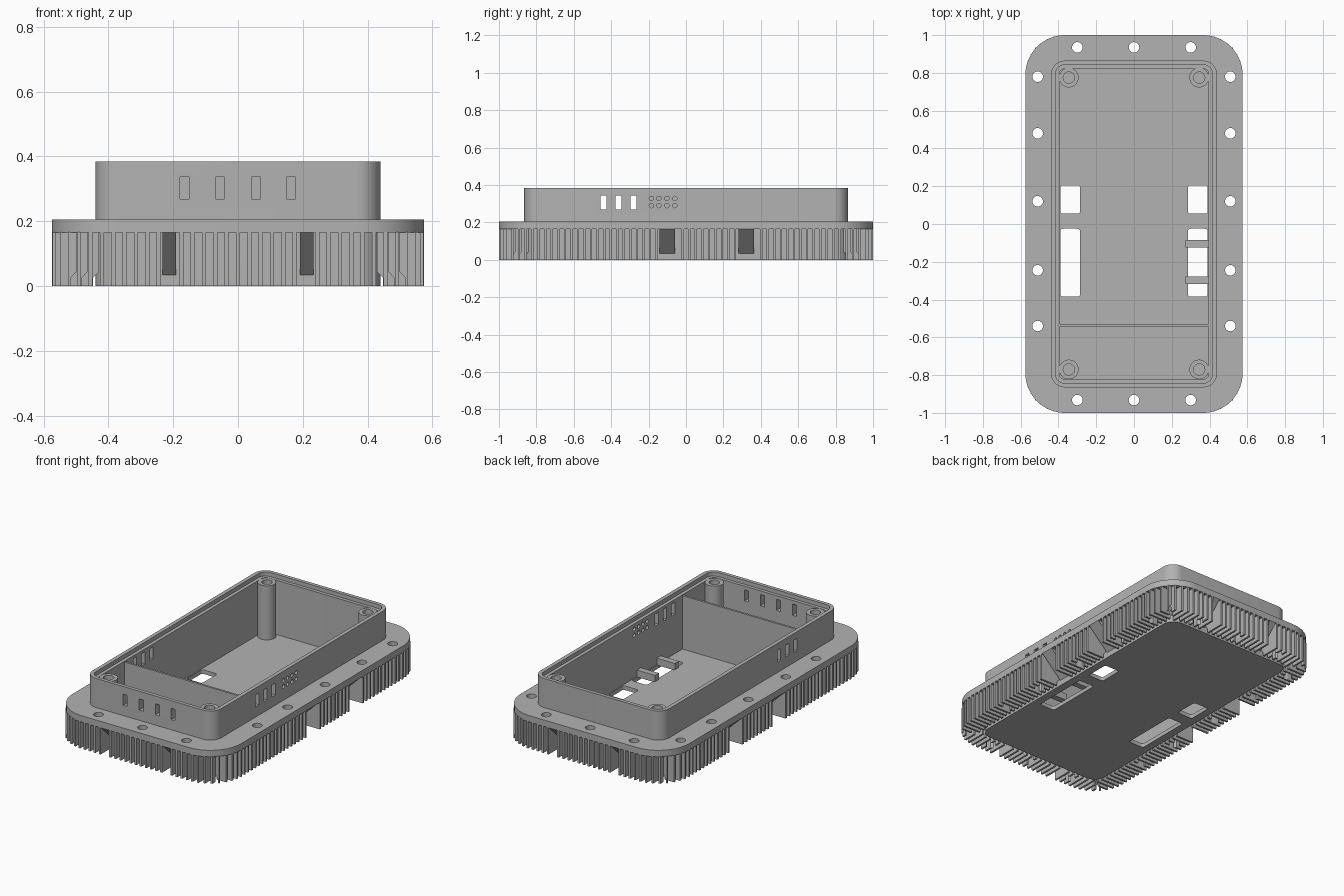
import bpy, bmesh, math
from mathutils import Vector, Matrix

cube = bpy.data.objects.get("Cube")
if cube:
    bpy.data.objects.remove(cube, do_unlink=True)

GREY = (0.45, 0.45, 0.45, 1)
mat = bpy.data.materials.new("plain grey")
mat.use_nodes = True
mat.diffuse_color = GREY
mat.node_tree.nodes["Principled BSDF"].inputs["Base Color"].default_value = GREY

CX, CY = 0.365, 0.79            # shared centre of the corner arcs
R_BOX, R_FLANGE = 0.075, 0.21
Z_FLANGE, Z_DECK, Z_LEDGE, Z_TOP, Z_FLOOR = 0.165, 0.205, 0.36, 0.385, 0.025


def prism(bm, pts, depth):
    """Extrude a closed 3D outline along a vector."""
    face = bm.faces.new([bm.verts.new(p) for p in pts])
    ext = bmesh.ops.extrude_face_region(bm, geom=[face])
    moved = [v for v in ext["geom"] if isinstance(v, bmesh.types.BMVert)]
    bmesh.ops.translate(bm, verts=moved, vec=depth)


def rounded(bm, cx, cy, hx, hy, r, z0, z1, seg=10):
    pts = []
    for k, (sx, sy) in enumerate([(1, 1), (-1, 1), (-1, -1), (1, -1)]):
        for i in range(seg + 1):
            a = (k + i / seg) * math.pi / 2
            pts.append((cx + sx * (hx - r) + r * math.cos(a),
                        cy + sy * (hy - r) + r * math.sin(a), z0))
    prism(bm, pts, (0, 0, z1 - z0))


def box(bm, x0, x1, y0, y1, z0, z1):
    prism(bm, [(x0, y0, z0), (x1, y0, z0), (x1, y1, z0), (x0, y1, z0)], (0, 0, z1 - z0))


def cylinder(bm, centre, r, depth, axis="Z", seg=24):
    rot = Matrix.Rotation(math.pi / 2, 4, "Y") if axis == "X" else Matrix()
    bmesh.ops.create_cone(bm, cap_ends=True, segments=seg, radius1=r, radius2=r,
                          depth=depth, matrix=Matrix.Translation(centre) @ rot)


def make(name, build):
    bm = bmesh.new()
    build(bm)
    bmesh.ops.recalc_face_normals(bm, faces=bm.faces)
    me = bpy.data.meshes.new(name)
    bm.to_mesh(me)
    bm.free()
    me.materials.append(mat)
    ob = bpy.data.objects.new(name, me)
    bpy.context.collection.objects.link(ob)
    return ob


def cut(ob, build):
    """Subtract a temporary cutter and bake the result."""
    tool = make("cutter", build)
    mod = ob.modifiers.new("cut", "BOOLEAN")
    mod.operation, mod.solver, mod.object = "DIFFERENCE", "EXACT", tool
    bpy.context.view_layer.update()
    baked = bpy.data.meshes.new_from_object(
        ob.evaluated_get(bpy.context.evaluated_depsgraph_get()))
    ob.modifiers.clear()
    ob.data = baked
    bpy.data.objects.remove(tool, do_unlink=True)


# Flange bolt positions
bolts = [(x, y) for x in (-0.3, 0, 0.3) for y in (-0.932, 0.935)]
bolts += [(s * 0.51, y) for s in (-1, 1) for y in (-0.54, -0.245, 0.12, 0.48, 0.78)]


def bolt_holes(bm):
    for x, y in bolts:
        cylinder(bm, (x, y, 0.1), 0.028, 0.4)


# Enclosure shell with a stepped rim
shell = make("enclosure_shell", lambda bm: rounded(
    bm, 0, 0, CX + R_BOX, CY + R_BOX, R_BOX, 0, Z_TOP))
cut(shell, lambda bm: rounded(bm, 0, 0, 0.395, 0.823, 0.03, Z_FLOOR, 0.5))
cut(shell, lambda bm: rounded(bm, 0, 0, 0.416, 0.843, 0.05, Z_LEDGE, 0.5))


def openings(bm):
    for s in (-1, 1):                                   # floor windows
        rounded(bm, s * 0.3375, 0.13, 0.0525, 0.075, 0.014, -0.1, 0.1, 4)
        rounded(bm, s * 0.3375, -0.205, 0.0525, 0.18, 0.014, -0.1, 0.1, 4)
        for y in (-0.44, -0.36, -0.28):                 # side vents
            box(bm, s * 0.43 - 0.06, s * 0.43 + 0.06, y - 0.016, y + 0.016, 0.268, 0.343)
    for x in (-0.165, -0.055, 0.055, 0.163):            # front vents
        box(bm, x - 0.014, x + 0.014, -0.95, -0.75, 0.268, 0.337)
    for y in (-0.185, -0.145, -0.102, -0.06):           # speaker holes
        for z in (0.29, 0.328):
            cylinder(bm, (0.43, y, z), 0.012, 0.2, "X", 16)


cut(shell, openings)

# Mounting flange
flange = make("mounting_flange", lambda bm: rounded(
    bm, 0, 0, CX + R_FLANGE, CY + R_FLANGE, R_FLANGE, Z_FLANGE, Z_DECK, 16))
cut(flange, lambda bm: rounded(bm, 0, 0, 0.435, 0.86, 0.07, 0, 0.5))
cut(flange, bolt_holes)

# Inner screw posts
posts = make("screw_posts", lambda bm: [
    cylinder(bm, (sx * 0.345, y, (Z_LEDGE + 0.01) / 2), 0.052, Z_LEDGE - 0.012, seg=32)
    for sx in (-1, 1) for y in (-0.77, 0.775)])
cut(posts, lambda bm: [cylinder(bm, (sx * 0.345, y, 0.35), 0.03, 0.3)
                       for sx in (-1, 1) for y in (-0.77, 0.775)])

# Partition and strap bars
make("partition_wall", lambda bm: box(bm, -0.4, 0.4, -0.543, -0.53, 0.02, Z_LEDGE - 0.005))
make("strap_bars", lambda bm: [box(bm, 0.272, 0.4, y - 0.019, y + 0.019, 0.022, 0.065)
                               for y in (-0.105, -0.298)])


def side_frames():
    """Yield outward and sideways directions, arc centre offsets and wedge data."""
    for s in (-1, 1):
        yield Vector((0, s, 0)), Vector((1, 0, 0)), CY, CX, (-0.2125, 0.2125), 0.021
        yield Vector((s, 0, 0)), Vector((0, 1, 0)), CX, CY, (-0.1, 0.322), 0.041


def radial_plate(bm, out, side, t, half, profile):
    pts = [out * u + side * (t - half) + Vector((0, 0, z)) for u, z in profile]
    prism(bm, pts, side * (2 * half))


# Cooling fins, mitred at the corners and left out at the braces
def fins(bm):
    step = 0.035
    for out, side, depth, run, gaps, half in side_frames():
        shift = 0.5 if out.x else 0
        for i in range(-30, 30):
            t = (i + shift) * step
            a = max(0, abs(t) - run)
            if a > 0.14 or any(abs(t - g) < half + 0.008 for g in gaps):
                continue
            inner = depth + max(a, math.sqrt(max(0, R_BOX ** 2 - a * a)))
            outer = depth + math.sqrt(R_FLANGE ** 2 - a * a)
            radial_plate(bm, out, side, t, 0.006, [
                (inner + 0.015, 0), (outer, 0), (outer, Z_FLANGE + 0.002),
                (inner - 0.004, Z_FLANGE + 0.002), (inner - 0.004, 0.045),
                (inner + 0.015, 0.025)])


cut(make("cooling_fins", fins), bolt_holes)


# Sloped braces under the flange
def braces(bm):
    for out, side, depth, run, gaps, half in side_frames():
        inner, outer = depth + R_BOX - 0.004, depth + R_FLANGE
        for g in gaps:
            radial_plate(bm, out, side, g, half, [
                (inner, 0.03), (outer, Z_FLANGE), (inner, Z_FLANGE + 0.002)])


make("flange_braces", braces)

# Keep sharp edges, smooth the arcs
bpy.ops.object.select_all(action="DESELECT")
for ob in bpy.context.collection.objects:
    if ob.type == "MESH":
        ob.select_set(True)
        bpy.context.view_layer.objects.active = ob
bpy.ops.object.shade_smooth_by_angle(angle=math.radians(30))
